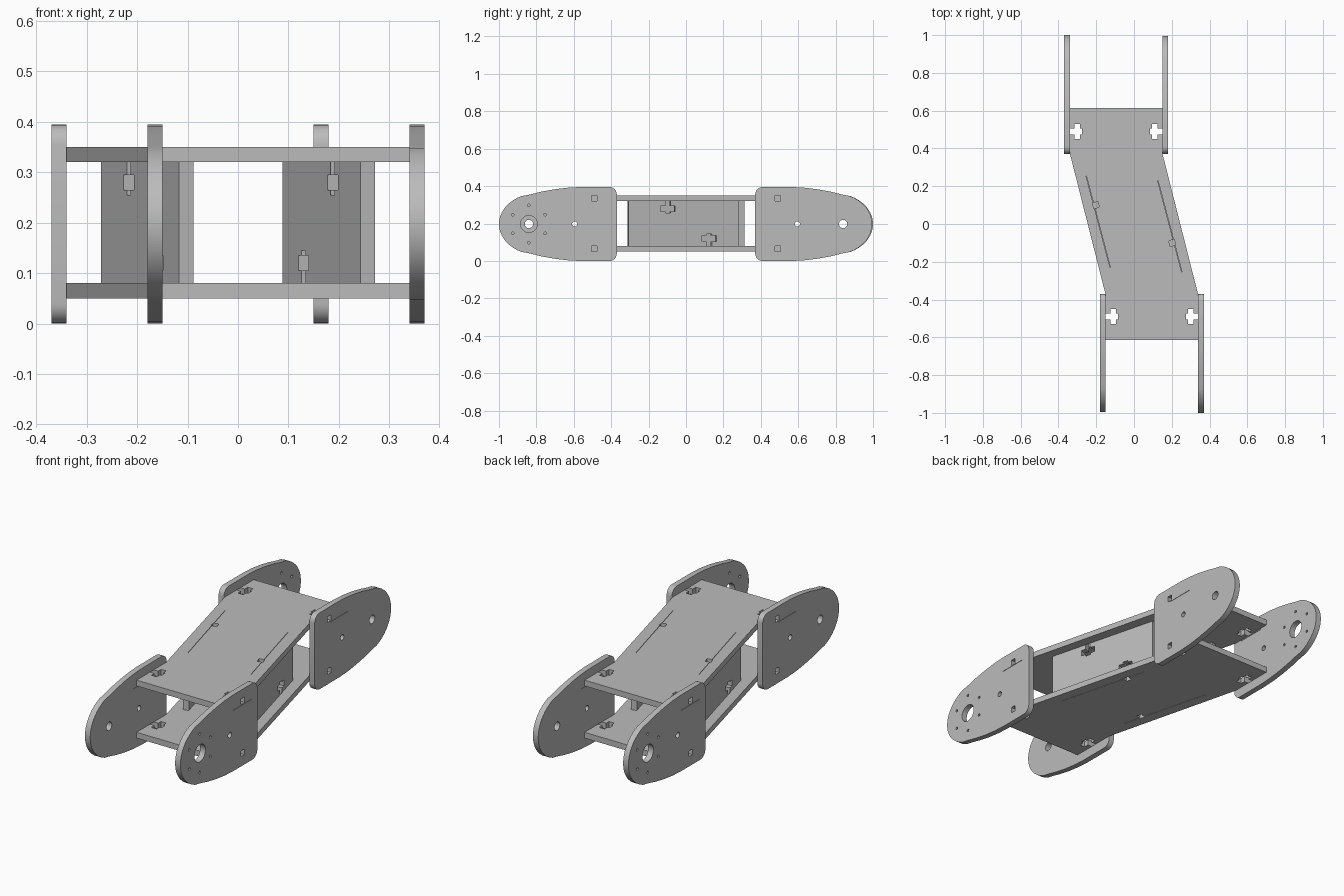
import bpy, bmesh, math
from mathutils import Matrix, Vector

cube = bpy.data.objects.get("Cube")
if cube:
    bpy.data.objects.remove(cube, do_unlink=True)

grey = bpy.data.materials.new("plain grey")
grey.use_nodes = True
COLOUR = (0.5, 0.5, 0.5, 1)
grey.diffuse_color = COLOUR
grey.node_tree.nodes["Principled BSDF"].inputs["Base Color"].default_value = COLOUR

H = 0.395            # side plate height
T = 0.03             # sheet thickness
DECKS = {"lower_deck": 0.05, "upper_deck": 0.32}
LEAN = 0.256         # slant of the middle section
PANEL = Matrix.Translation((0.18, -0.015, 0)) @ Matrix.Rotation(LEAN, 4, "Z")
TOP_SLOT, LOW_SLOT = -0.088, 0.14    # panel tab slots, along the panel


def prism(bm, pts, axis, lo, hi):
    """Extrude a 2D outline along x (points are y, z) or z (points are x, y)."""
    place = (lambda p, h: (h, *p)) if axis == "x" else (lambda p, h: (*p, h))
    face = bm.faces.new([bm.verts.new(place(p, lo)) for p in pts])
    ext = bmesh.ops.extrude_face_region(bm, geom=[face])["geom"]
    verts = [g for g in ext if isinstance(g, bmesh.types.BMVert)]
    bmesh.ops.translate(bm, verts=verts, vec=Vector(place((0, 0), hi - lo)))


def make(name, shapes, axis, lo, hi):
    bm = bmesh.new()
    for pts in shapes:
        prism(bm, pts, axis, lo, hi)
    bmesh.ops.recalc_face_normals(bm, faces=bm.faces)
    mesh = bpy.data.meshes.new(name)
    bm.to_mesh(mesh)
    bm.free()
    mesh.materials.append(grey)
    obj = bpy.data.objects.new(name, mesh)
    bpy.context.collection.objects.link(obj)
    return obj


def sheet(name, outline, holes, axis, lo, hi):
    """A flat sheet with cut-outs."""
    obj = make(name, [outline], axis, lo, hi)
    cutter = make("cutter", holes, axis, lo - 0.02, hi + 0.02)
    cutter.hide_render = True
    mod = obj.modifiers.new("cut", "BOOLEAN")
    mod.object, mod.operation, mod.solver = cutter, "DIFFERENCE", "EXACT"
    mod.use_self = True
    bpy.context.view_layer.update()
    graph = bpy.context.evaluated_depsgraph_get()
    mesh = bpy.data.meshes.new_from_object(obj.evaluated_get(graph))
    obj.modifiers.clear()
    obj.data = mesh
    bpy.data.objects.remove(cutter, do_unlink=True)
    bpy.ops.object.select_all(action="DESELECT")
    obj.select_set(True)
    bpy.context.view_layer.objects.active = obj
    bpy.ops.object.shade_smooth_by_angle(angle=math.radians(30))
    return obj


def opposite(obj, name):
    """Copy turned half round the vertical axis."""
    twin = bpy.data.objects.new(name, obj.data)
    twin.matrix_world = Matrix.Rotation(math.pi, 4, "Z") @ obj.matrix_world
    bpy.context.collection.objects.link(twin)


def circle(cy, cz, r, n=28):
    return [(cy + r * math.cos(i * math.tau / n), cz + r * math.sin(i * math.tau / n))
            for i in range(n)]


def box(cx, cy, w, h):
    return [(cx + sx * w / 2, cy + sy * h / 2)
            for sx, sy in ((-1, -1), (1, -1), (1, 1), (-1, 1))]


def cross(edge, along, inward):
    """Nut slot reaching in from an edge, as (depth, along) points."""
    half = [(-0.01, 0.015), (0.025, 0.015), (0.025, 0.04),
            (0.055, 0.04), (0.055, 0.015), (0.065, 0.015)]
    loop = half + [(u, -v) for u, v in reversed(half)]
    return [(edge + inward * u, along + v) for u, v in loop]


def on_panel(pts):
    return [tuple((PANEL @ Vector((*p, 0)))[:2]) for p in pts]


# Side plate outline: rounded inner corners and a tapered round tip
def plate_outline(sign, tip):
    top = [(0.41 - 0.04 * math.cos(a), H - 0.04 + 0.04 * math.sin(a))
           for a in (i * math.pi / 12 for i in range(7))]
    top += [(0.57, H), (0.64, 0.391), (0.71, 0.382), (0.78, 0.369), (0.84, 0.354)]
    for i in range(1, 11):
        a = math.radians(72 - i * 7.2)
        top.append((0.79 + (tip - 0.79) * math.cos(a), H / 2 + 0.165 * math.sin(a)))
    low = [(y, H - z) for y, z in reversed(top[:-1])]
    return [(sign * y, z) for y, z in top + low]


def side_plate(name, x, sign, tip, bores, slit):
    holes = [circle(sign * y, H / 2, r) for y, r in ((0.595, 0.014), bores)]
    holes += [box(sign * 0.49, z + T / 2, T, T) for z in DECKS.values()]
    holes.append(box(sign * slit, 0.315, 0.15, 0.002))
    if bores[1] > 0.03:                      # ring of small screw holes
        for i in range(6):
            a = math.radians(30 + 60 * i)
            holes.append(circle(sign * 0.84 + 0.1 * math.cos(a),
                                H / 2 + 0.1 * math.sin(a), 0.007, 12))
    return sheet(name, plate_outline(sign, tip), holes, "x", x, x + T)


bored = side_plate("front_left_plate", 0.34, -1, 1.0, (0.84, 0.045), 0.495)
opposite(bored, "back_right_plate")
plain = side_plate("back_left_plate", 0.15, 1, 0.995, (0.84, 0.022), 0.57)
opposite(plain, "front_right_plate")

# Two decks with a slanted middle
half = [(-0.15, -0.615), (0.34, -0.615), (0.34, -0.375), (0.15, 0.375)]
deck_outline = half[:3] + [(0.15, 0.375), (0.15, 0.615), (-0.34, 0.615),
                           (-0.34, 0.375), (-0.15, -0.375)]
for name, z in DECKS.items():
    slot = TOP_SLOT if name == "upper_deck" else LOW_SLOT
    one_side = [cross(0.34, -0.49, -1), cross(-0.15, -0.49, 1),
                on_panel(box(0, slot, T, T)),
                on_panel(box(0.01, 0, 0.002, 0.5))]
    holes = one_side + [[(-x, -y) for x, y in pts] for pts in one_side]
    sheet(name, deck_outline, holes, "z", z, z + T)

# Upright panels between the decks, with nut slots
panel_holes = [[(v, u) for u, v in cross(0.32, TOP_SLOT, -1)],
               [(v, u) for u, v in cross(0.08, LOW_SLOT, 1)]]
panel = sheet("left_panel", box(0, 0.2, 0.61, 0.24), panel_holes, "x", -T / 2, T / 2)
panel.matrix_world = PANEL
opposite(panel, "right_panel")
